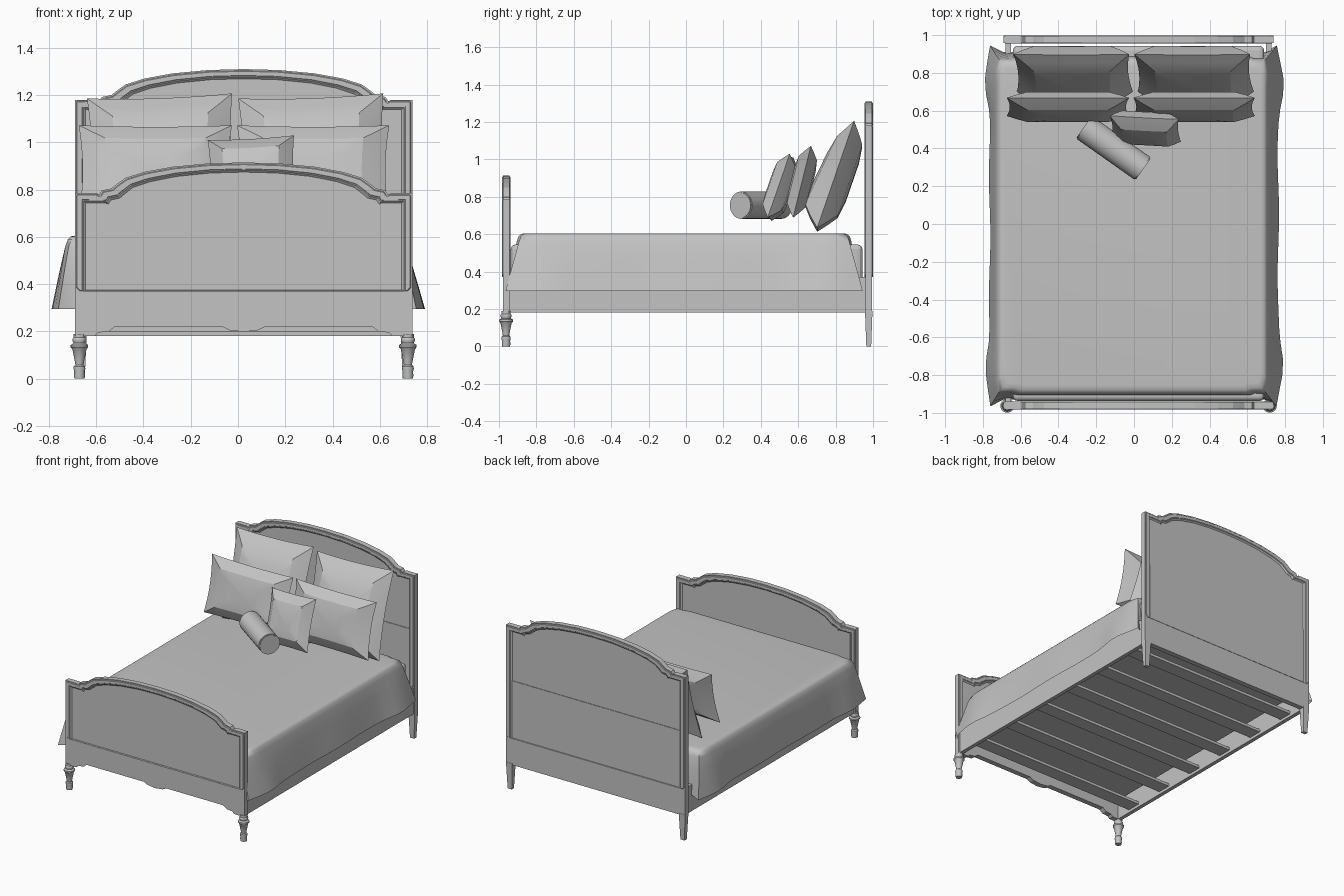
import bpy, bmesh, math
from mathutils import Vector

if "Cube" in bpy.data.objects:
    bpy.data.objects.remove(bpy.data.objects["Cube"])

grey = bpy.data.materials.new("plain_grey")
grey.use_nodes = True
grey.diffuse_color = (0.55, 0.55, 0.55, 1)
grey.node_tree.nodes["Principled BSDF"].inputs["Base Color"].default_value = (0.55, 0.55, 0.55, 1)

CX = 0.024      # centre line of the bed frame
HALF = 0.714    # half width of the boards


def activate(ob):
    bpy.ops.object.select_all(action='DESELECT')
    ob.select_set(True)
    bpy.context.view_layer.objects.active = ob


def finish(name, bm, loc=(0, 0, 0), rot=(0, 0, 0), smooth=None):
    bmesh.ops.recalc_face_normals(bm, faces=bm.faces)
    me = bpy.data.meshes.new(name)
    bm.to_mesh(me)
    bm.free()
    ob = bpy.data.objects.new(name, me)
    bpy.context.collection.objects.link(ob)
    ob.location, ob.rotation_euler = loc, rot
    me.materials.append(grey)
    if smooth:
        activate(ob)
        bpy.ops.object.shade_smooth_by_angle(angle=math.radians(smooth))
    return ob


def chamfer(ob, width, segments=1):
    mod = ob.modifiers.new("chamfer", 'BEVEL')
    mod.width, mod.segments = width, segments
    mod.limit_method, mod.angle_limit = 'ANGLE', math.radians(50)


def box(name, lo, hi, taper=1.0):
    """Box between two corners; taper scales the bottom end."""
    bm = bmesh.new()
    bmesh.ops.create_cube(bm, size=1)
    lo, hi = Vector(lo), Vector(hi)
    for v in bm.verts:
        k = taper if v.co.z < 0 else 1
        v.co = Vector((v.co.x * k, v.co.y * k, v.co.z)) * (hi - lo) + (lo + hi) / 2
    return finish(name, bm)


def skin(bm, loops, cap_start=False, cap_end=False):
    """Bridge rings of points into a surface."""
    rings = [[bm.verts.new(p) for p in loop] for loop in loops]
    n = len(rings[0])
    for a, b in zip(rings, rings[1:]):
        for i in range(n):
            j = (i + 1) % n
            bm.faces.new((a[i], a[j], b[j], b[i]))
    if cap_start:
        bm.faces.new(rings[0])
    if cap_end:
        bm.faces.new(rings[-1])


def plate(name, loops, y, thick):
    """Upright plate from (x, z) outlines; later outlines cut holes."""
    cu = bpy.data.curves.new(name, 'CURVE')
    cu.dimensions, cu.fill_mode, cu.extrude = '2D', 'BOTH', thick / 2
    for loop in loops:
        sp = cu.splines.new('POLY')
        sp.points.add(len(loop) - 1)
        for p, (x, z) in zip(sp.points, loop):
            p.co = (x, z, 0, 1)
        sp.use_cyclic_u = True
    cu.materials.append(grey)
    ob = bpy.data.objects.new(name, cu)
    bpy.context.collection.objects.link(ob)
    ob.location, ob.rotation_euler = (CX, y, 0), (math.pi / 2, 0, 0)
    activate(ob)
    bpy.ops.object.convert(target='MESH')
    # weld the fill to the rim and give it flat, outward faces
    ob = bpy.context.object
    bm = bmesh.new()
    bm.from_mesh(ob.data)
    bmesh.ops.remove_doubles(bm, verts=bm.verts, dist=1e-5)
    bmesh.ops.recalc_face_normals(bm, faces=bm.faces)
    for f in bm.faces:
        f.smooth = False
    bm.to_mesh(ob.data)
    bm.free()
    return ob


# Shared silhouette of both boards: distance from centre, height over the post
CREST = [(HALF, 0), (.625, 0), (.612, -.006), (.60, .012), (.56, .02), (.535, .04),
         (.50, .065), (.42, .09), (.30, .112), (.15, .126), (0, .13)]


def mirrored(half):
    return half + [(-x, z) for x, z in reversed(half) if x > 0]


def crest(top, off=0):
    k = (HALF - off) / HALF
    return mirrored([(x * k, top + z - off * .9) for x, z in CREST])


def opening(top, off, bottom):
    w = HALF - off
    return crest(top, off) + [(-w, bottom), (w, bottom)]


def board(name, y, top, lower_edge):
    plate(name + "_frame", [crest(top) + lower_edge, opening(top, .034, .37)], y, .037)
    # raised band running up the posts and over the crest
    a, b = HALF - .006, HALF - .034
    feet = [(-a, .385), (-a + .014, .37), (-b, .37)]
    band = (crest(top, .006) + feet + crest(top, .034)[::-1]
            + [(-x, z) for x, z in reversed(feet)])
    chamfer(plate(name + "_band", [band], y, .044), .004)
    plate(name + "_panel", [opening(top, .02, .35)], y, .024)
    # sloped moulding between band and panel, on both faces
    for part, s in (("_front_moulding", -1), ("_back_moulding", 1)):
        bm = bmesh.new()
        skin(bm, [[(x, s * depth, z) for x, z in opening(top, off, .37 + off * .1)]
                  for off, depth in ((.030, .020), (.036, .020), (.046, .0115))])
        finish(name + part, bm, (CX, y, 0))


# Headboard with a thicker middle panel and tapered legs
board("headboard", .977, 1.18, [(-HALF, .18), (HALF, .18)])
box("headboard_middle_panel", (CX - .67, .961, .36), (CX + .67, .993, .785))
for side, s in (("left", 1), ("right", -1)):
    x = CX + s * (HALF - .025)
    box(side + "_back_leg", (x - .025, .957, 0), (x + .025, .997, .19), .65)

# Footboard with scalloped apron
apron = mirrored([(HALF, .18), (.63, .18), (.615, .195), (.57, .2), (.545, .22),
                  (.09, .22), (.06, .205), (0, .198)])
board("footboard", -.961, .785, apron[::-1])

# Turned front legs
PROFILE = [(.021, 0), (.023, .012), (.022, .03), (.025, .042), (.024, .052), (.017, .058),
           (.020, .075), (.030, .125), (.037, .133), (.037, .143), (.025, .15),
           (.030, .162), (.029, .17), (.025, .174), (.025, .19)]
for side, s in (("left", 1), ("right", -1)):
    bm = bmesh.new()
    skin(bm, [[(r * math.cos(a * math.pi / 10), r * math.sin(a * math.pi / 10), z)
               for a in range(20)] for r, z in PROFILE], True, True)
    finish(side + "_front_leg", bm, (CX + s * .695, -.962, 0), smooth=40)

# Side rails, slats and mattress
for side, s in (("left", 1), ("right", -1)):
    x = CX + s * .69
    box(side + "_rail", (x - .014, -.945, .18), (x + .014, .96, .37))
for i in range(6):
    y = -.78 + i * .315
    box("slat_%d" % (i + 1), (CX - .68, y - .05, .2), (CX + .68, y + .05, .22))
chamfer(box("mattress", (CX - .665, -.937, .3), (CX + .665, .943, .545)), .025, 3)


def square_ring(n):
    """Points around the unit square, n steps per side."""
    t = [-1 + 2 * i / n for i in range(n)]
    return ([(a, -1) for a in t] + [(1, a) for a in t]
            + [(-a, 1) for a in t] + [(-1, -a) for a in t])


# Blanket draped over the mattress, flaring out towards its corners
def blanket_loop(z, hx, hy):
    drop = max(0, (.56 - z) / .265)
    pts = []
    for u, v in square_ring(24):
        x, y = u * hx, v * hy
        if abs(u) > .99:
            bump = math.exp(-((abs(v) - .8) / .12) ** 2)
            x += u * drop * (.026 * bump + .004 * math.sin(9 * v + u))
            y += v ** 5 * drop * .035
        if abs(u) > .9 and abs(v) > .95:      # soften the vertical corner
            x -= math.copysign(.015 * (1 - drop * .5), u)
            y -= math.copysign(.012 * (1 - drop), v)
        if u > .9:                            # the left side hangs a little closer
            x -= .018 * (1 - drop)
        pts.append((x, y - .01, z))
    return pts


bm = bmesh.new()
skin(bm, [blanket_loop(*p) for p in (
    (.605, .69, .845), (.602, .708, .868), (.59, .72, .885), (.56, .731, .895),
    (.48, .742, .903), (.39, .753, .912), (.295, .764, .92))], cap_start=True)
finish("blanket", bm, smooth=45)


# Pillows: pinched corners, drawn-in edges, puffed faces whose front sags
def pillow(name, loc, w, h, t, tilt, roll=0, turn=0, sag=0):
    def ring(s, d):
        return [(w * s * u * (1 - .05 * s * (1 - v * v)),
                 d * t * (1 - (sag * s * v if d < 0 else 0)),
                 h * s * v * (1 - .035 * s * (1 - u * u))) for u, v in square_ring(8)]
    bm = bmesh.new()
    skin(bm, [ring(.35, -1), ring(.66, -.86), ring(.84, -.43), ring(1, 0),
              ring(.84, .43), ring(.66, .86), ring(.35, 1)], True, True)
    rot = [math.radians(a) for a in (-tilt, roll, turn)]
    finish(name, bm, loc, rot, smooth=20)


pillow("right_back_pillow", (-.322, .80, .91), .307, .303, .095, 19, -2, 0, .4)
pillow("left_back_pillow", (.318, .80, .91), .307, .303, .095, 19, -2, 0, .4)
pillow("right_front_pillow", (-.35, .62, .88), .324, .198, .058, 14)
pillow("left_front_pillow", (.318, .62, .88), .322, .198, .058, 14)
pillow("small_cushion", (.06, .505, .85), .183, .18, .062, 19, -3, -3)

# Bolster
bm = bmesh.new()
bmesh.ops.create_cone(bm, cap_ends=True, segments=32, radius1=.073, radius2=.073, depth=.385)
bmesh.ops.bevel(bm, geom=[e for e in bm.edges if abs(e.verts[0].co.z - e.verts[1].co.z) < .01],
                offset=.006, segments=2, affect='EDGES')
axis = Vector((.315, -.222, 0))
finish("bolster", bm, (-.108, .402, .755), axis.to_track_quat('Z', 'Y').to_euler(), smooth=40)
